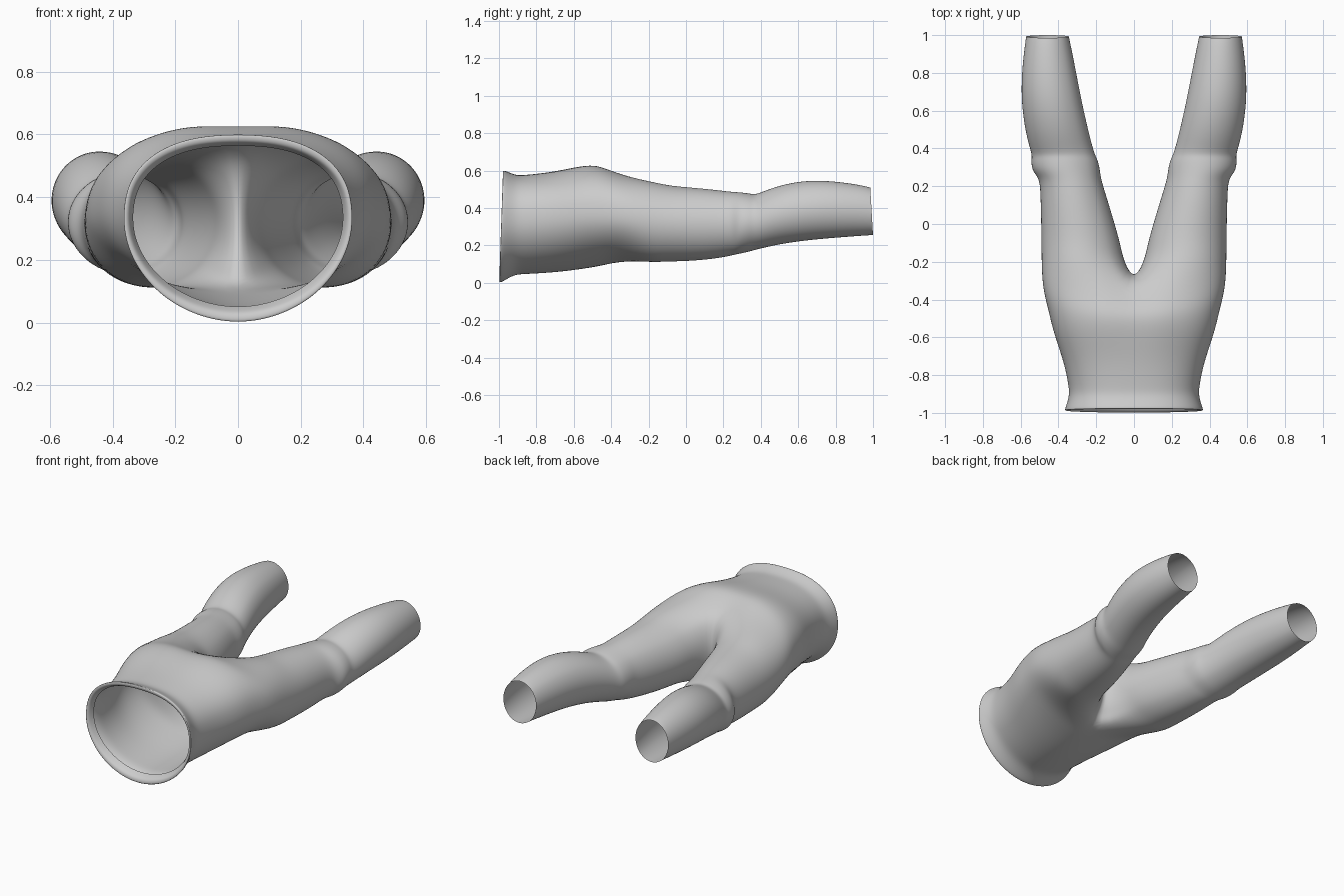
import bpy, bmesh
from math import sin, cos, pi, radians

if "Cube" in bpy.data.objects:
    bpy.data.objects.remove(bpy.data.objects["Cube"])

N, M = 15, 7      # outer arc points, inner-thigh points


def spow(v, e):
    return (abs(v) ** e) * (1 if v >= 0 else -1)


def torso_arc(y, w, top, bot, zc, tilt=0.0, side_shift=0.0, dip=0.0):
    """Half cross-section from top centre to bottom centre."""
    pts = []
    for i in range(N):
        a = pi / 2 - pi * i / (N - 1)
        c, s = cos(a), sin(a)
        h = top - zc if s > 0 else zc - bot
        e = 2 / 2.4 if s > 0 else 2 / 1.95
        x = 0 if i in (0, N - 1) else 1.012 * w * spow(c, e)
        z = zc + 1.012 * h * spow(s, e)
        if i == 0:
            z -= dip
        t = (z - bot) / (top - bot)
        pts.append((x, y + tilt * t + side_shift * c, z))
    return pts


def leg_ring(y, inner, outer, top, bot, tilt=0.0):
    """Closed leg section: outer arc, then inner thigh from bottom to top."""
    cx, rx = (inner + outer) / 2, (outer - inner) / 2
    cz, rz = (top + bot) / 2, (top - bot) / 2
    angs = [130 - 260 * i / (N - 1) for i in range(N)]
    angs += [-130 - 100 * (j + 1) / (M + 1) for j in range(M)]
    return [(cx + 1.016 * rx * cos(radians(a)),
             y + tilt * sin(radians(a)) * 0.5 + tilt * 0.5,
             cz + 1.012 * rz * sin(radians(a))) for a in angs]


# folded waistband, then hips: y, half width, top, bottom, widest z, tilt, side shift, dip
torso = [
    (-.955, .333, .563, .052, .33, .01, 0, 0),
    (-.985, .342, .570, .038, .33, .02, 0, 0),
    (-.998, .350, .578, .025, .33, .02, 0, 0),
    (-1.0, .364, .598, .002, .33, .02, 0, 0),
    (-.985, .363, .600, .004, .33, .015, 0, 0),
    (-.92, .341, .572, .046, .33, .01, 0, 0),
    (-.86, .343, .575, .048, .33, 0, 0, 0),
    (-.75, .365, .586, .054, .34, 0, 0, 0),
    (-.65, .397, .606, .063, .35, 0, 0, .003),
    (-.56, .427, .628, .075, .36, 0, 0, .008),
    (-.48, .452, .637, .088, .36, 0, .03, .014),
]
# legs: y, inner x, outer x, top, bottom, tilt
legs = [
    (-.20, .056, .489, .545, .108, 0),
    (-.10, .076, .490, .522, .113, 0),
    (.00, .104, .491, .512, .115, 0),
    (.12, .140, .494, .502, .124, 0),
    (.21, .168, .497, .491, .138, 0),
    (.25, .178, .510, .487, .147, 0),
    (.275, .182, .540, .484, .153, .02),
    (.325, .192, .544, .478, .163, .02),
    (.36, .208, .539, .472, .173, .01),
    (.42, .225, .557, .492, .188, 0),
    (.52, .250, .580, .528, .210, 0),
    (.67, .283, .598, .552, .230, 0),
    (.83, .313, .592, .540, .243, 0),
    (.95, .337, .577, .520, .252, 0),
    (1.0, .346, .571, .510, .255, -.015),
]
# crotch seam on the centre plane, bottom to top: y, z
seam = [(-.395, .150), (-.35, .195), (-.315, .26), (-.298, .34),
        (-.30, .41), (-.317, .475), (-.35, .535)]

bm = bmesh.new()
new = lambda pts: [bm.verts.new(p) for p in pts]
t_rings = [new(torso_arc(*s)) for s in torso]
split = torso_arc(-.415, .482, .602, .102, .35, 0, .08, .016)
split_ring = new(split + [(0, y, z) for y, z in seam])
l_rings = [split_ring] + [new(leg_ring(*s)) for s in legs]

# torso skin (open half strips)
chain = t_rings + [split_ring[:N]]
for a, b in zip(chain, chain[1:]):
    for i in range(N - 1):
        bm.faces.new((a[i], a[i + 1], b[i + 1], b[i]))
# leg skin (closed strips)
for a, b in zip(l_rings, l_rings[1:]):
    n = len(a)
    for i in range(n):
        j = (i + 1) % n
        bm.faces.new((a[i], a[j], b[j], b[i]))
bmesh.ops.recalc_face_normals(bm, faces=bm.faces)
# make sure the skin faces outward
bm.normal_update()
probe = max(bm.faces, key=lambda f: f.calc_center_median().x)
if probe.normal.x < 0:
    bmesh.ops.reverse_faces(bm, faces=bm.faces)
for f in bm.faces:
    f.smooth = True

mesh = bpy.data.meshes.new("trousers")
bm.to_mesh(mesh)
bm.free()
trousers = bpy.data.objects.new("trousers", mesh)
bpy.context.collection.objects.link(trousers)

mirror = trousers.modifiers.new("mirror", 'MIRROR')
mirror.use_axis[0] = True
mirror.use_clip = True
mirror.merge_threshold = 0.001
sub = trousers.modifiers.new("smooth", 'SUBSURF')
sub.levels = sub.render_levels = 2
